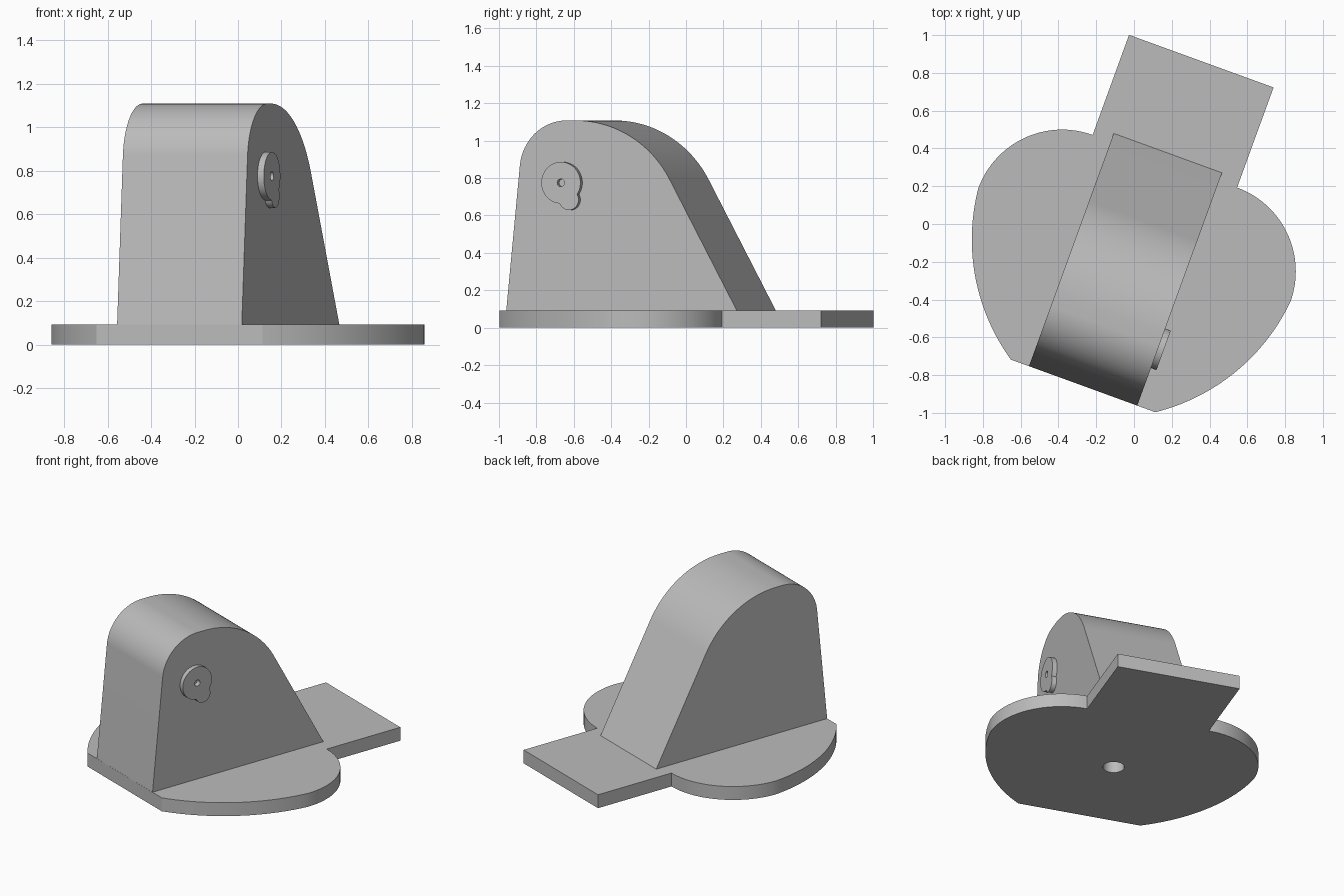
import bpy, bmesh
from math import sin, cos, pi, radians, atan2, hypot, sqrt
from mathutils import Matrix, Vector

cube = bpy.data.objects.get("Cube")
if cube:
    bpy.data.objects.remove(cube, do_unlink=True)

# Single material
grey = bpy.data.materials.new("plain_grey")
grey.use_nodes = True
COLOUR = (0.5, 0.5, 0.5, 1)
grey.diffuse_color = COLOUR
grey.node_tree.nodes["Principled BSDF"].inputs["Base Color"].default_value = COLOUR

TURN = Matrix.Rotation(radians(-20), 4, 'Z')   # whole model is turned on its base
# Axes for side profiles: drawn (length, height), extruded across the width
SIDE = Matrix(((0, 0, 1, 0), (1, 0, 0, 0), (0, 1, 0, 0), (0, 0, 0, 1)))
MID = 0.04          # centre line across the width
BASE = 0.093        # base plate thickness


def arc(cx, cy, r, start, end, n=32):
    """Points on an arc, angles in radians."""
    steps = [start + (end - start) * i / n for i in range(n + 1)]
    return [(cx + r * cos(a), cy + r * sin(a)) for a in steps]


def plate(name, loops, low, high, axes):
    """Extrude closed 2D loops (inner ones become holes) from low to high."""
    curve = bpy.data.curves.new(name, 'CURVE')
    curve.dimensions = '2D'
    curve.fill_mode = 'BOTH'
    curve.extrude = (high - low) / 2
    for loop in loops:
        spline = curve.splines.new('POLY')
        spline.points.add(len(loop) - 1)
        for point, (x, y) in zip(spline.points, loop):
            point.co = (x, y, 0, 1)
        spline.use_cyclic_u = True
    helper = bpy.data.objects.new(name + "_outline", curve)
    bpy.context.collection.objects.link(helper)
    bpy.context.view_layer.update()
    graph = bpy.context.evaluated_depsgraph_get()
    mesh = bpy.data.meshes.new_from_object(helper.evaluated_get(graph))
    bpy.data.objects.remove(helper, do_unlink=True)

    # Weld the caps to the walls and place the part
    bm = bmesh.new()
    bm.from_mesh(mesh)
    bmesh.ops.remove_doubles(bm, verts=bm.verts, dist=0.0001)
    bmesh.ops.recalc_face_normals(bm, faces=bm.faces)
    shift = Matrix.Translation((0, 0, (low + high) / 2))
    bm.transform(TURN @ axes @ shift)
    bm.to_mesh(mesh)
    bm.free()
    mesh.name = name
    mesh.materials.clear()
    mesh.materials.append(grey)
    obj = bpy.data.objects.new(name, mesh)
    bpy.context.collection.objects.link(obj)
    bpy.ops.object.select_all(action='DESELECT')
    obj.select_set(True)
    bpy.context.view_layer.objects.active = obj
    bpy.ops.object.shade_smooth_by_angle(angle=radians(30))
    return obj


# Base plate: half outline from the front corner round the lobe to the tail
half_w, front, shoulder, tail = 0.407, -0.898, 0.368, 0.932
lobe_y, lobe_r = -0.104, 0.472
side_c, side_r = Vector((-0.197, -0.001)), 1.081
a_front = atan2(front - side_c.y, half_w - side_c.x)
a_lobe = atan2(lobe_y - side_c.y, half_w + lobe_r - side_c.x)
half = arc(side_c.x, side_c.y, side_r, a_front, a_lobe)
half += arc(half_w, lobe_y, lobe_r, 0, pi / 2)[1:]
half.append((half_w, tail))
outline = [(MID + x, y) for x, y in half]
outline += [(MID - x, y) for x, y in reversed(half)]
bolt_hole = arc(MID, -0.265, 0.067, 0, 2 * pi, 48)[:-1]
plate("base_plate", [outline, bolt_hole], 0, BASE, Matrix.Identity(4))

# Housing: sloped front and back joined by two rounded shoulders
top, r_front, r_back = 1.108, 0.267, 0.61
profile = [(0.414, BASE)]
profile += arc(-0.502, top - r_back, r_back, radians(28.7), pi / 2)
profile += arc(-0.554, top - r_front, r_front, pi / 2, radians(174.2))
profile.append((-0.897, BASE))
plate("housing", [profile], MID - 0.305, MID + 0.305, SIDE)

# Lock cover: round disc with a small lobe below and a pin hole
disc, r_disc = Vector((-0.575, 0.775)), 0.111
offset, r_lobe = Vector((0.045, -0.091)), 0.055
cover = []
for i in range(128):
    a = 2 * pi * i / 128
    ray = Vector((cos(a), sin(a)))
    along = ray.dot(offset)
    miss = r_lobe ** 2 - (offset.length_squared - along ** 2)
    reach = along + sqrt(miss) if miss > 0 and along > 0 else 0
    cover.append(tuple(disc + ray * max(r_disc, reach)))
pin_hole = arc(disc.x, disc.y, 0.021, 0, 2 * pi, 24)[:-1]
plate("lock_cover", [cover, pin_hole], MID + 0.305, MID + 0.336, SIDE)
